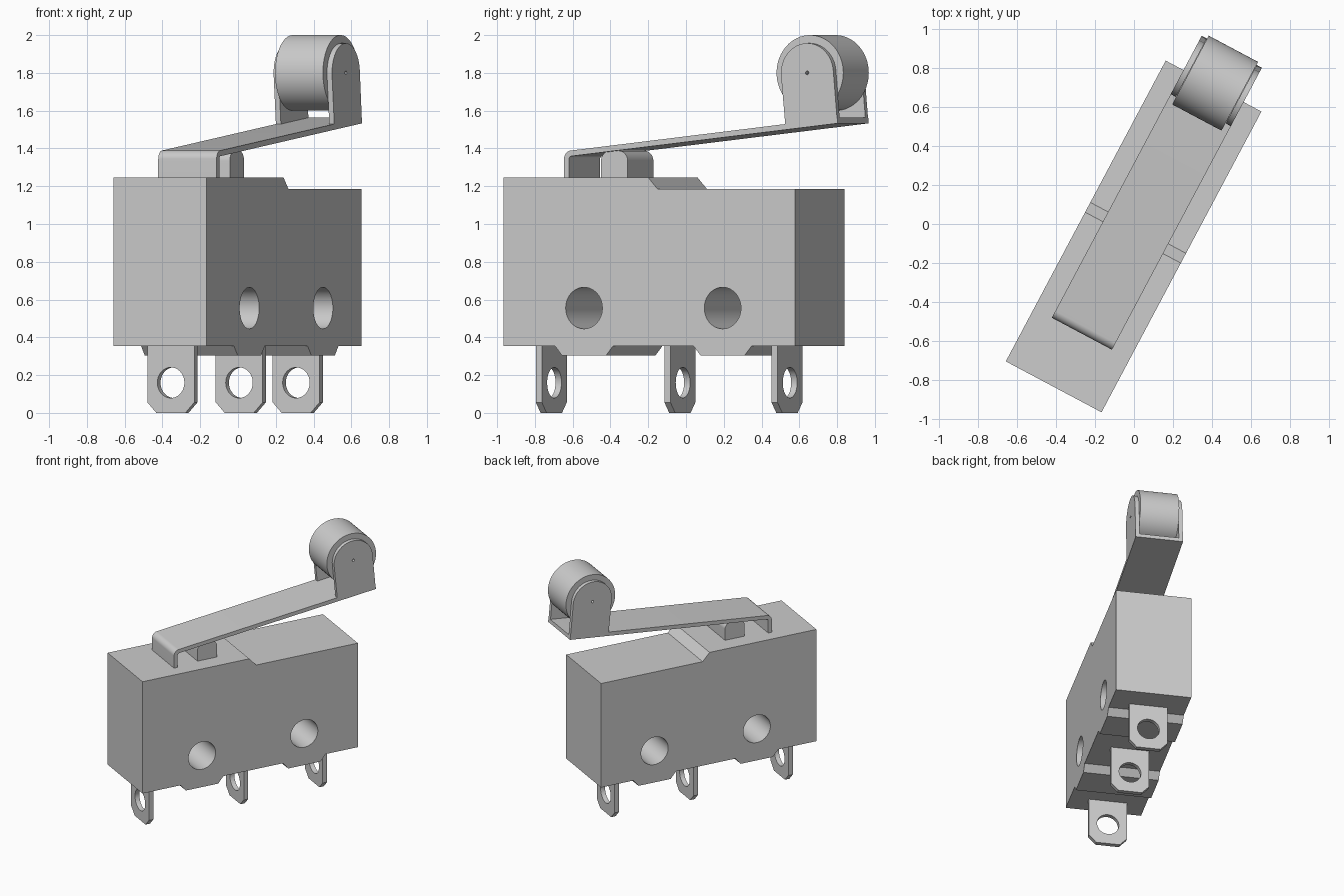
import bpy, bmesh, math
from mathutils import Matrix, Vector

old = bpy.data.objects.get("Cube")
if old:
    bpy.data.objects.remove(old)

GREY = (0.604, 0.604, 0.604, 1)
mat = bpy.data.materials.new("light grey")
mat.use_nodes = True
mat.diffuse_color = GREY
mat.node_tree.nodes["Principled BSDF"].inputs["Base Color"].default_value = GREY

# The switch stands turned about z: along = its length, across = its right side
ANGLE = math.radians(62)
ALONG = Vector((math.cos(ANGLE), math.sin(ANGLE), 0))
ACROSS = Vector((math.sin(ANGLE), -math.cos(ANGLE), 0))
UP = Vector((0, 0, 1))
ORIGIN = Vector((-0.002, -0.064, 0))


def circle(x, y, r, n=48):
    return [(x + r * math.cos(2 * math.pi * i / n), y + r * math.sin(2 * math.pi * i / n))
            for i in range(n)]


def rounded(corners, steps=10):
    """Outline from (x, y, fillet radius) corners."""
    out = []
    for i, (x, y, r) in enumerate(corners):
        p = Vector((x, y))
        if not r:
            out.append((x, y))
            continue
        a = (Vector(corners[i - 1][:2]) - p).normalized()
        b = (Vector(corners[(i + 1) % len(corners)][:2]) - p).normalized()
        half = a.angle(b) / 2
        c = p + (a + b).normalized() * r / math.sin(half)
        start = (p + a * r / math.tan(half) - c).normalized()
        end = (p + b * r / math.tan(half) - c).normalized()
        for k in range(steps + 1):
            t = k / steps
            d = (start * (1 - t) + end * t).normalized()
            out.append(tuple(c + d * r))
    return out


def plate(name, outlines, thickness, lengthwise=True, offset=0.0):
    """Extrude an outline with holes; lengthwise ones lie in the along/up plane."""
    curve = bpy.data.curves.new(name, "CURVE")
    curve.dimensions = "2D"
    curve.fill_mode = "BOTH"
    curve.extrude = thickness / 2
    for pts in outlines:
        s = curve.splines.new("POLY")
        s.points.add(len(pts) - 1)
        for p, (x, y) in zip(s.points, pts):
            p.co = (x, y, 0, 1)
        s.use_cyclic_u = True
    temp = bpy.data.objects.new(name + " outline", curve)
    bpy.context.scene.collection.objects.link(temp)
    graph = bpy.context.evaluated_depsgraph_get()
    mesh = bpy.data.meshes.new_from_object(temp.evaluated_get(graph))
    bpy.data.objects.remove(temp)
    bpy.data.curves.remove(curve)

    x_axis, normal = (ALONG, ACROSS) if lengthwise else (ACROSS, -ALONG)
    place = Matrix((x_axis, UP, normal)).transposed().to_4x4()
    place.translation = ORIGIN + normal * offset
    bm = bmesh.new()
    bm.from_mesh(mesh)
    bmesh.ops.remove_doubles(bm, verts=bm.verts, dist=0.0001)
    bm.transform(place)
    bmesh.ops.recalc_face_normals(bm, faces=bm.faces)
    bm.to_mesh(mesh)
    bm.free()
    mesh.name = name
    mesh.materials.clear()
    mesh.materials.append(mat)
    obj = bpy.data.objects.new(name, mesh)
    bpy.context.scene.collection.objects.link(obj)
    bpy.ops.object.select_all(action="DESELECT")
    obj.select_set(True)
    bpy.context.view_layer.objects.active = obj
    bpy.ops.object.shade_smooth_by_angle(angle=math.radians(30))


# Housing with stepped top, two feet and two mounting holes
HOLES = (-0.391, 0.44)
END, BASE, FOOT = 0.875, 0.354, 0.303
case = [(-END, BASE)]
for h in HOLES:
    case += [(h - 0.174, BASE), (h - 0.131, FOOT), (h + 0.131, FOOT), (h + 0.174, BASE)]
case += [(END, BASE), (END, 1.185), (0.05, 1.185), (-0.007, 1.247), (-END, 1.247)]
plate("housing", [case] + [circle(h, 0.555, 0.11) for h in HOLES], 0.557)

# Three terminals with clipped corners and an eyelet
W, CLIP = 0.141, 0.087
tag = [(-CLIP, 0), (CLIP, 0), (W, 0.056), (W, 0.36), (-W, 0.36), (-W, 0.056)]
for name, pos in (("front", -0.735), ("middle", 0.036), ("back", 0.678)):
    plate(name + "_terminal", [tag, circle(0, 0.16, 0.081)], 0.036, False, -pos)

# Plunger under the lever
plate("plunger", [rounded([(-0.36, 1.22, 0), (-0.2, 1.22, 0),
                           (-0.2, 1.388, 0.055), (-0.36, 1.388, 0.055)])], 0.29)

# Bent lever rising towards the roller
SLOPE, TIP, START, GAUGE = 0.109, 1.072, -0.566, 0.03


def lever_top(s):
    return 1.563 + SLOPE * (s - TIP)


inner = START + GAUGE
plate("lever", [rounded([(START, 1.24, 0), (inner, 1.24, 0),
                         (inner, lever_top(inner) - GAUGE, 0.015),
                         (TIP + 0.003, lever_top(TIP) - GAUGE, 0),
                         (TIP, lever_top(TIP), 0),
                         (START, lever_top(START), 0.045)])], 0.35)

# Roller and its two round-topped ears, square to the lever
AXLE = (0.892, 1.8)
R = 0.157
tilt = math.atan(SLOPE)
pin = circle(*AXLE, 0.01, 12)
ear = [(AXLE[0] + R * math.cos(tilt + math.pi * i / 24),
        AXLE[1] + R * math.sin(tilt + math.pi * i / 24)) for i in range(25)]
ear += [(0.762, lever_top(0.762) - GAUGE / 2), (TIP, lever_top(TIP) - GAUGE / 2)]
for name, side in (("right_ear", 1), ("left_ear", -1)):
    plate(name, [ear, pin], GAUGE, True, side * 0.16)
plate("roller", [circle(*AXLE, 0.2, 64), pin], 0.287)
